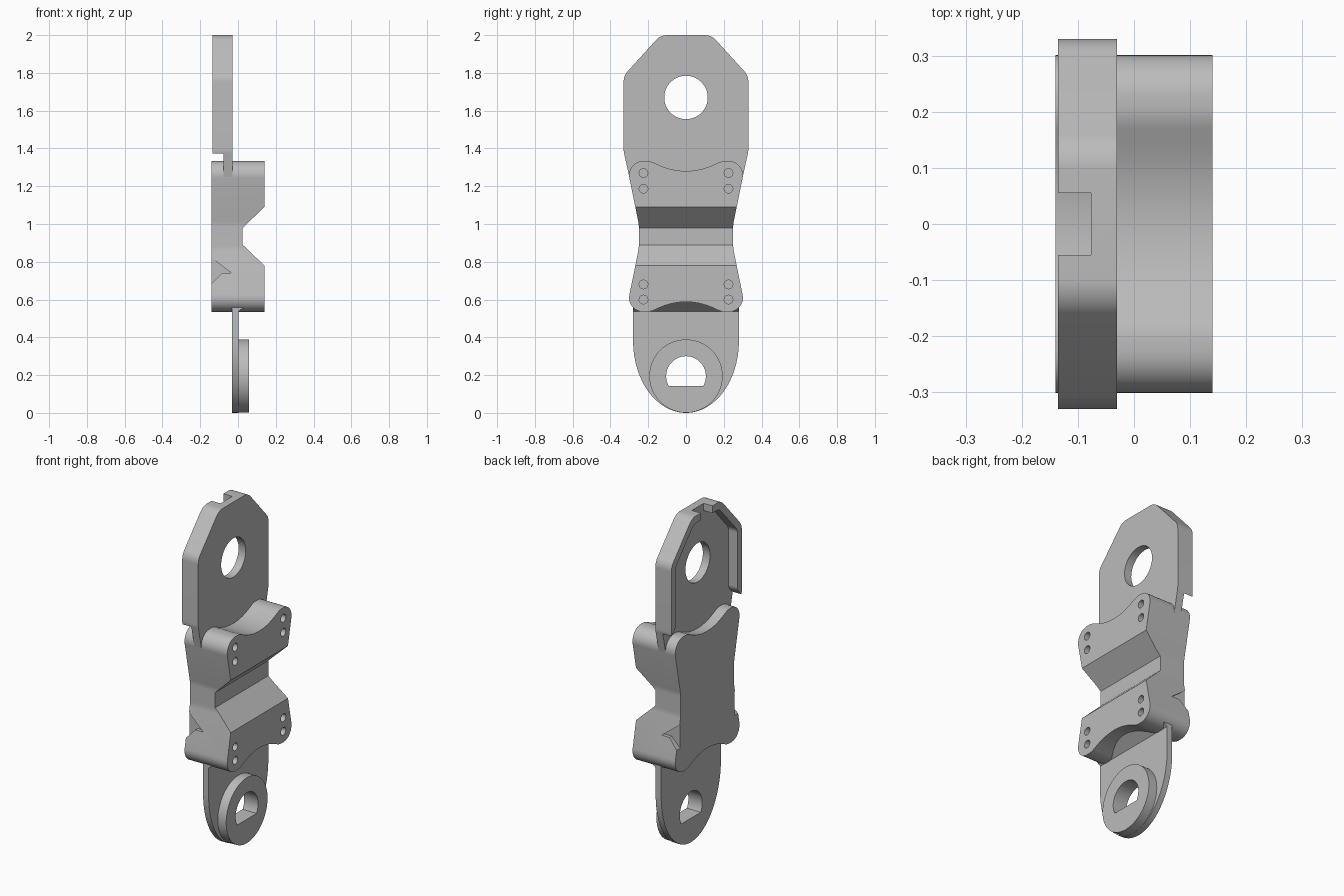
import bpy, bmesh
from math import sin, cos, tan, pi
from mathutils import Vector

if "Cube" in bpy.data.objects:
    bpy.data.objects.remove(bpy.data.objects["Cube"])

GREY = (0.5, 0.5, 0.5, 1)
grey = bpy.data.materials.new("plain grey")
grey.use_nodes = True
grey.diffuse_color = GREY
grey.node_tree.nodes["Principled BSDF"].inputs["Base Color"].default_value = GREY


def rounded(points, steps=10):
    """Closed outline from (a, b, radius) corners, each replaced by an arc."""
    out = []
    n = len(points)
    for i, (a, b, r) in enumerate(points):
        p = Vector((a, b))
        if r == 0:
            out.append((a, b))
            continue
        u = (Vector(points[i - 1][:2]) - p).normalized()
        v = (Vector(points[(i + 1) % n][:2]) - p).normalized()
        half = u.angle(v) / 2
        centre = p + (u + v).normalized() * (r / sin(half))
        start = p + u * (r / tan(half)) - centre
        end = p + v * (r / tan(half)) - centre
        sweep = start.angle(end)
        for k in range(steps + 1):
            t = k / steps
            q = centre + (start * sin((1 - t) * sweep) + end * sin(t * sweep)) / sin(sweep)
            out.append((q.x, q.y))
    return out


def mirrored(half):
    """Half outline, listed top to bottom, completed across the centre line."""
    return half + [(-a, b, r) for a, b, r in reversed(half) if a > 0]


def circle(a, b, r, n=64):
    return [(a + r * cos(2 * pi * k / n), b + r * sin(2 * pi * k / n)) for k in range(n)]


def prism(name, outline, lo, hi, axis="x"):
    bm = bmesh.new()
    rings = []
    for d in (lo, hi):
        rings.append([bm.verts.new((d, a, b) if axis == "x" else (a, d, b)) for a, b in outline])
    bm.faces.new(rings[0])
    bm.faces.new(rings[1])
    n = len(outline)
    for i in range(n):
        j = (i + 1) % n
        bm.faces.new((rings[0][i], rings[0][j], rings[1][j], rings[1][i]))
    bmesh.ops.recalc_face_normals(bm, faces=bm.faces)
    mesh = bpy.data.meshes.new(name)
    bm.to_mesh(mesh)
    bm.free()
    mesh.materials.append(grey)
    obj = bpy.data.objects.new(name, mesh)
    bpy.context.collection.objects.link(obj)
    return obj


def activate(obj):
    bpy.ops.object.select_all(action="DESELECT")
    obj.select_set(True)
    bpy.context.view_layer.objects.active = obj


def cut(obj, outline, lo, hi, axis="x"):
    cutter = prism("cutter", outline, lo, hi, axis)
    cutter.hide_render = True
    mod = obj.modifiers.new("cut", "BOOLEAN")
    mod.operation = "DIFFERENCE"
    mod.solver = "EXACT"
    mod.object = cutter
    activate(obj)
    bpy.ops.object.modifier_apply(modifier=mod.name)
    bpy.data.objects.remove(cutter)


# Upper plate with hole, rimmed pocket and slot through the top of the rim
plate = prism("upper_plate", rounded(mirrored([
    (0.135, 2.0, 0.08), (0.33, 1.785, 0.08), (0.33, 1.385, 0.1), (0.268, 1.1, 0)])),
    -0.135, -0.03)
cut(plate, rounded(mirrored([
    (0.118, 1.957, 0.05), (0.288, 1.77, 0.05), (0.288, 1.41, 0.05),
    (0.35, 1.35, 0), (0.4, 1.35, 0), (0.4, 1.2, 0)])), -0.2, -0.077)
cut(plate, [(-0.055, 1.9), (0.055, 1.9), (0.055, 2.1), (-0.055, 2.1)], -0.2, -0.077)
cut(plate, circle(0, 1.67, 0.115), -0.2, 0.1)

# Waisted clamp block with scooped ends
block = prism("clamp_block", rounded(mirrored([
    (0, 1.248, 0.34), (0.19, 1.333, 0.1), (0.318, 1.333, 0.075),
    (0.25, 1.0, 0.15), (0.25, 0.87, 0.15),
    (0.318, 0.535, 0.075), (0.19, 0.535, 0.1), (0, 0.62, 0.34)])),
    -0.14, 0.14)
# Cross groove
cut(block, [(0.2, 1.147), (0.025, 0.98), (0.025, 0.89), (0.2, 0.722)], -0.5, 0.5, "y")
# Blind screw holes
for side in (-1, 1):
    for z in (1.27, 1.187, 0.68, 0.6):
        cut(block, circle(side * 0.225, z, 0.023, 24), 0.08, 0.2)
    # Wedge-shaped relief on each flank
    cut(block, [(-0.2, 0.875), (-0.125, 0.81), (-0.035, 0.74), (-0.085, 0.74), (-0.2, 0.62)],
        side * 0.255, side * 0.4, "y")

# Lower tongue with elliptical end, sloped shoulder and round boss
tongue_outline = [(0.28, 0.62), (-0.28, 0.62)]
tongue_outline += [(-0.28 * cos(pi * k / 48), 0.38 - 0.38 * sin(pi * k / 48)) for k in range(49)]
tongue = prism("lower_tongue", tongue_outline, -0.033, 0.003)
shoulder = prism("tongue_shoulder",
                 [(-0.03, 0.537), (0.003, 0.537), (0.07, 0.59), (-0.03, 0.6)],
                 -0.279, 0.279, "y")
boss = prism("lower_boss", circle(0, 0.195, 0.194), -0.01, 0.058)

# D-shaped bore through tongue and boss
bore = [(a, b) for a, b in circle(0, 0.195, 0.105, 96) if b >= 0.14]
for part in (tongue, boss):
    cut(part, bore, -0.2, 0.2)

for part in (plate, block, tongue, shoulder, boss):
    activate(part)
    bpy.ops.object.shade_smooth_by_angle(angle=0.5)
